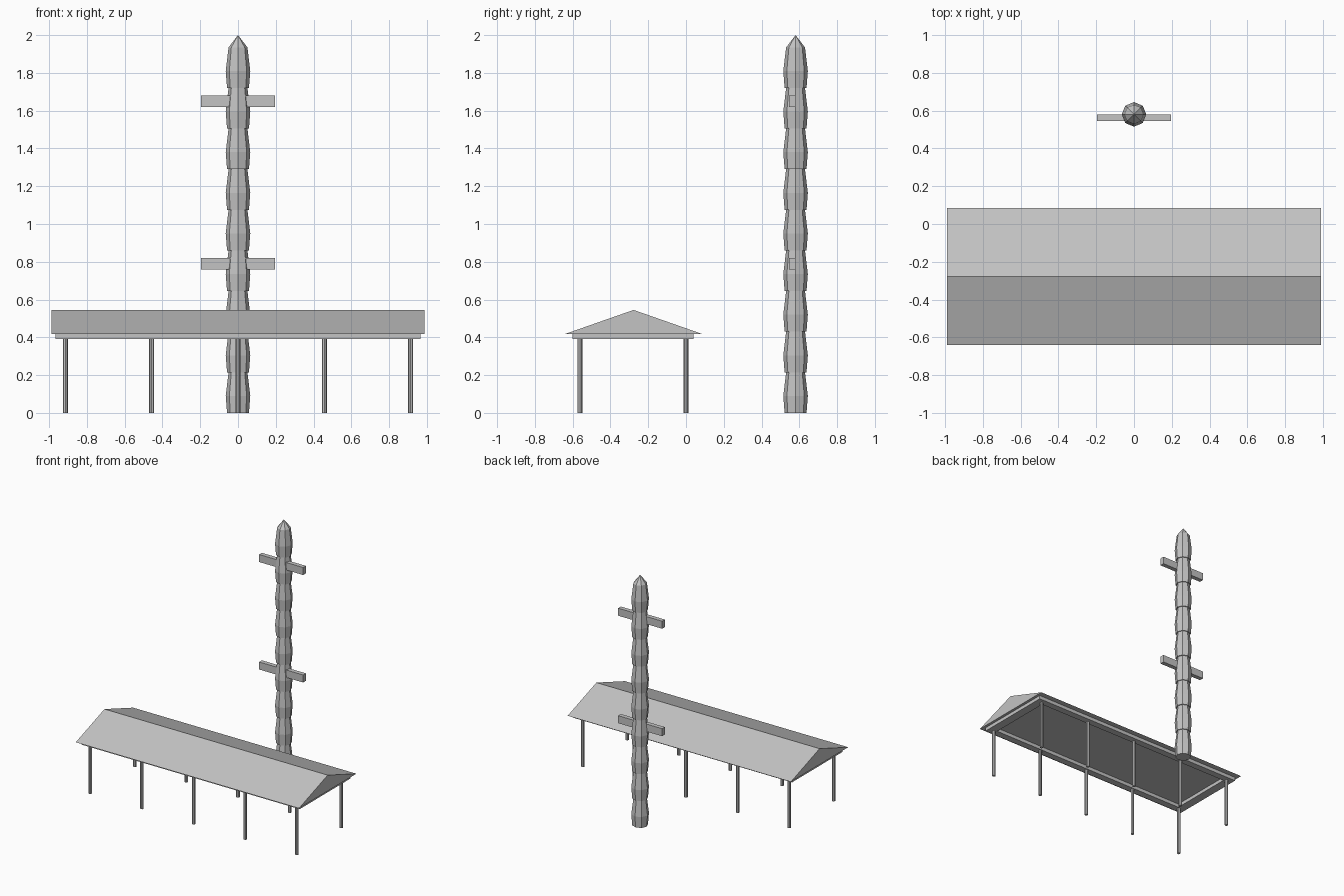
import bpy
import bmesh
import math

cube = bpy.data.objects.get("Cube")
if cube:
    bpy.data.objects.remove(cube, do_unlink=True)

grey = bpy.data.materials.new("plain_grey")
grey.use_nodes = True
colour = (0.55, 0.55, 0.55, 1)
grey.diffuse_color = colour
grey.node_tree.nodes["Principled BSDF"].inputs["Base Color"].default_value = colour


def finish(name, bm):
    bmesh.ops.recalc_face_normals(bm, faces=bm.faces)
    mesh = bpy.data.meshes.new(name)
    bm.to_mesh(mesh)
    bm.free()
    mesh.materials.append(grey)
    obj = bpy.data.objects.new(name, mesh)
    bpy.context.collection.objects.link(obj)
    return obj


def box(name, x0, x1, y0, y1, z0, z1):
    bm = bmesh.new()
    bmesh.ops.create_cube(bm, size=1)
    bmesh.ops.scale(bm, vec=(x1 - x0, y1 - y0, z1 - z0), verts=bm.verts)
    bmesh.ops.translate(bm, vec=((x0 + x1) / 2, (y0 + y1) / 2, (z0 + z1) / 2), verts=bm.verts)
    return finish(name, bm)


def lathe(name, profile, x, y, sides=8):
    """Stack of polygon rings; the first is capped and a zero radius makes a tip."""
    bm = bmesh.new()
    rings = []
    for r, z in profile:
        count = sides if r > 0 else 1
        angles = [2 * math.pi * i / sides for i in range(count)]
        rings.append([bm.verts.new((x + r * math.cos(a), y + r * math.sin(a), z)) for a in angles])
    for low, high in zip(rings, rings[1:]):
        for i in range(sides):
            j = (i + 1) % sides
            if len(high) == 1:
                bm.faces.new((low[i], low[j], high[0]))
            else:
                bm.faces.new((low[i], low[j], high[j], high[i]))
    bm.faces.new(rings[0])
    if len(rings[-1]) > 1:
        bm.faces.new(rings[-1])
    return finish(name, bm)


# Gabled roof: a triangular profile extruded along its length
HALF, FRONT, BACK, EAVES, RIDGE = 0.988, -0.64, 0.085, 0.418, 0.545
bm = bmesh.new()
section = [(FRONT, EAVES), (BACK, EAVES), ((FRONT + BACK) / 2, RIDGE)]
gable = bm.faces.new([bm.verts.new((-HALF, y, z)) for y, z in section])
extruded = bmesh.ops.extrude_face_region(bm, geom=[gable], use_keep_orig=True)
moved = [g for g in extruded["geom"] if isinstance(g, bmesh.types.BMVert)]
bmesh.ops.translate(bm, vec=(2 * HALF, 0, 0), verts=moved)
finish("roof", bm)

# Frame of beams under the eaves
FX, FY0, FY1, W, Z0 = 0.966, -0.6, 0.04, 0.055, 0.39
box("front_beam", -FX, FX, FY0, FY0 + W, Z0, EAVES)
box("back_beam", -FX, FX, FY1 - W, FY1, Z0, EAVES)
for side, name in ((-1, "right_beam"), (1, "left_beam")):
    inner, outer = side * (FX - W - 0.015), side * FX
    box(name, min(inner, outer), max(inner, outer), FY0 + W, FY1 - W, Z0, EAVES)

# Two rows of five posts
for row, y in (("front", -0.562), ("back", 0.0)):
    for i in range(-2, 3):
        lathe(f"{row}_post_{i + 3}", [(0.013, 0), (0.013, Z0)], i * 0.457, y)

# Tower of nine bulging sections with a pointed cap
TY, STEP = 0.58, 0.215
profile = []
for i in range(9):
    z = i * STEP
    profile += [(0.058, z), (0.065, z + 0.09), (0.05, z + STEP)]
profile.append((0, 2.0))
lathe("tower", profile, 0, TY)

# Crossarms
for name, z in (("lower_crossarm", 0.76), ("upper_crossarm", 1.62)):
    box(name, -0.195, 0.195, 0.545, 0.58, z, z + 0.06)
